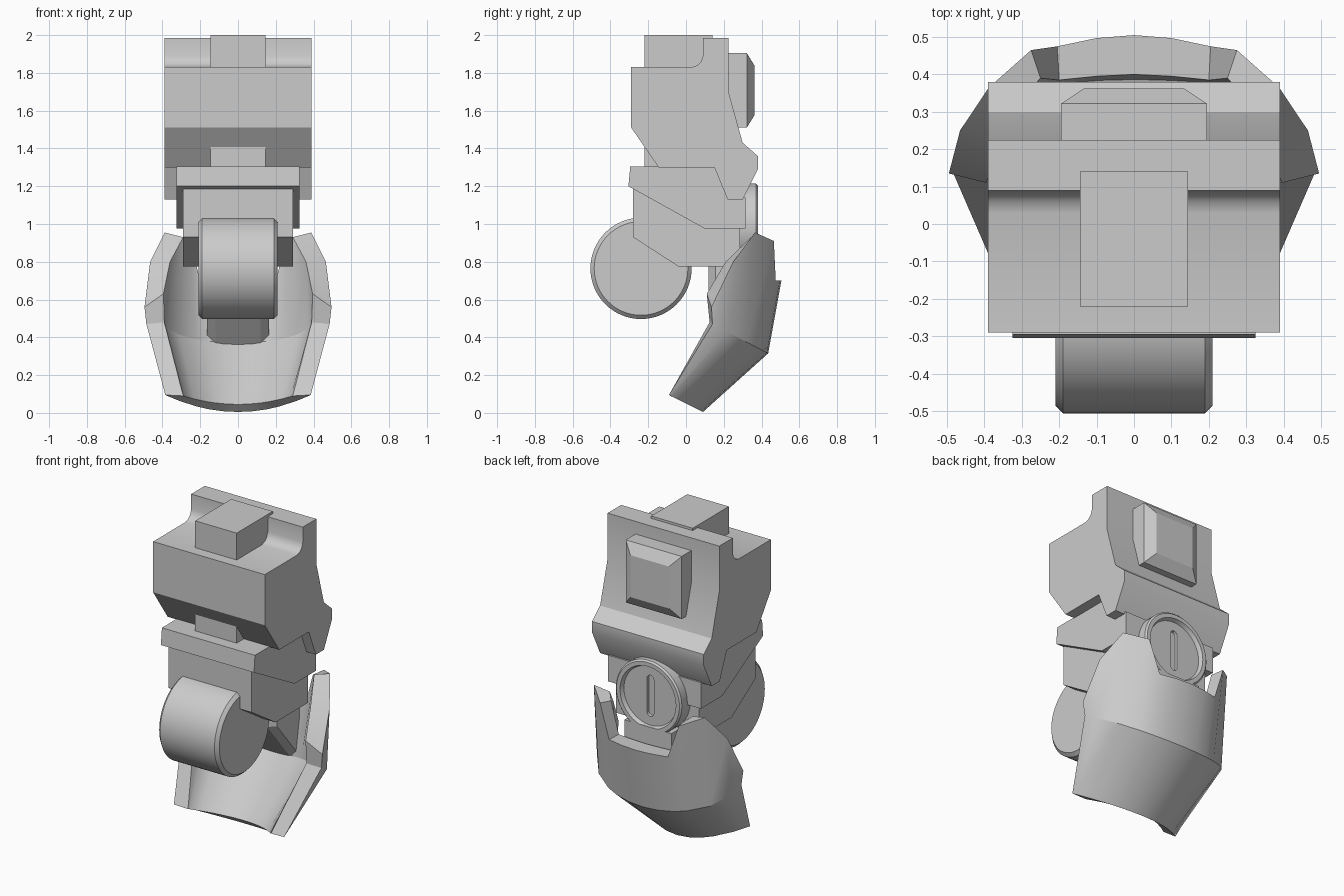
import bpy
import bmesh
from math import cos, sin, radians, pi
from mathutils import Matrix, Vector

cube = bpy.data.objects.get("Cube")
if cube:
    bpy.data.objects.remove(cube, do_unlink=True)

grey = bpy.data.materials.new("plain_grey")
grey.use_nodes = True
colour = (0.6, 0.6, 0.6, 1)
grey.diffuse_color = colour
for node in grey.node_tree.nodes:
    if node.type == 'BSDF_PRINCIPLED':
        node.inputs["Base Color"].default_value = colour


def finish(name, bm, smooth=True):
    """Turn a bmesh into a named, shaded object."""
    bmesh.ops.recalc_face_normals(bm, faces=bm.faces)
    mesh = bpy.data.meshes.new(name)
    bm.to_mesh(mesh)
    bm.free()
    obj = bpy.data.objects.new(name, mesh)
    bpy.context.collection.objects.link(obj)
    mesh.materials.append(grey)
    if smooth:
        shade(obj)
    return obj


def activate(obj):
    bpy.ops.object.select_all(action='DESELECT')
    obj.select_set(True)
    bpy.context.view_layer.objects.active = obj


def shade(obj):
    activate(obj)
    bpy.ops.object.shade_smooth_by_angle(angle=radians(30))


def prism(name, profile, half_width, smooth=True):
    """Extrude a (y, z) profile symmetrically along x."""
    bm = bmesh.new()
    face = bm.faces.new([bm.verts.new((-half_width, y, z)) for y, z in profile])
    extruded = bmesh.ops.extrude_face_region(bm, geom=[face])["geom"]
    moved = [v for v in extruded if isinstance(v, bmesh.types.BMVert)]
    bmesh.ops.translate(bm, verts=moved, vec=(2 * half_width, 0, 0))
    return finish(name, bm, smooth)


def lathe(name, profile, matrix, steps=64):
    """Spin a (radius, height) profile around its axis."""
    bm = bmesh.new()
    verts = [bm.verts.new((r, 0, h)) for r, h in profile]
    edges = [bm.edges.new(pair) for pair in zip(verts, verts[1:])]
    bmesh.ops.spin(bm, geom=verts + edges, cent=(0, 0, 0), axis=(0, 0, 1),
                   angle=2 * pi, steps=steps)
    bmesh.ops.remove_doubles(bm, verts=bm.verts, dist=0.0001)
    bm.transform(matrix)
    return finish(name, bm)


def cut_slot(target, matrix, length, radius, depth):
    """Cut a round-ended slot whose long side follows local x."""
    bm = bmesh.new()
    outline = []
    for side in (1, -1):
        for i in range(9):
            a = pi * i / 8 - pi / 2
            outline.append((side * (length / 2 - radius + radius * cos(a)),
                            side * radius * sin(a), -depth))
    face = bm.faces.new([bm.verts.new(p) for p in outline])
    extruded = bmesh.ops.extrude_face_region(bm, geom=[face])["geom"]
    moved = [v for v in extruded if isinstance(v, bmesh.types.BMVert)]
    bmesh.ops.translate(bm, verts=moved, vec=(0, 0, 2 * depth))
    bm.transform(matrix)
    cutter = finish("slot_cutter", bm, False)
    cutter.hide_render = True
    mod = target.modifiers.new("slot", 'BOOLEAN')
    mod.operation = 'DIFFERENCE'
    mod.object = cutter
    activate(target)
    # The cut goes first so the shading modifier stays last
    bpy.ops.object.modifier_move_to_index(modifier=mod.name, index=0)
    bpy.ops.object.modifier_apply(modifier=mod.name)
    bpy.data.objects.remove(cutter, do_unlink=True)


# Upper block with a filleted step and a raised back wall
prism("upper_block", [
    (-0.29, 1.83), (0.03, 1.83), (0.06, 1.84), (0.08, 1.86), (0.09, 1.89),
    (0.09, 1.985), (0.225, 1.985), (0.225, 1.7), (0.3, 1.43), (0.38, 1.36),
    (0.38, 1.29), (0.3, 1.13), (0.22, 1.13), (0.15, 1.3), (-0.145, 1.3),
    (-0.29, 1.51)], 0.39)

# Square peg through the upper block
prism("centre_peg", [(-0.22, 1.29), (0.14, 1.29), (0.14, 2), (-0.22, 2)], 0.145, False)

# Bevelled plate on the back
bm = bmesh.new()
rings = []
for y, half, low, high in ((0.2, 0.195, 1.51, 1.905), (0.322, 0.195, 1.51, 1.905),
                           (0.362, 0.135, 1.575, 1.84)):
    rings.append([bm.verts.new(p) for p in ((-half, y, low), (half, y, low),
                                            (half, y, high), (-half, y, high))])
for a, b in zip(rings, rings[1:]):
    for i in range(4):
        j = (i + 1) % 4
        bm.faces.new((a[i], a[j], b[j], b[i]))
bm.faces.new(rings[0])
bm.faces.new(rings[-1])
finish("back_plate", bm, False)

# Ankle cap and ankle core
prism("ankle_cap", [(-0.295, 1.305), (0.15, 1.305), (0.22, 1.14), (0.315, 1.14),
                    (0.315, 0.975), (0.1, 0.975), (-0.305, 1.2)], 0.325, False)
prism("ankle_core", [(-0.28, 1.2), (-0.28, 0.93), (-0.04, 0.775), (0.285, 0.775),
                     (0.285, 1.2)], 0.29, False)

# Front roller with a slanted slot in each end
roller_at = Vector((0, -0.238, 0.765))
turn = Matrix.Rotation(pi / 2, 4, 'Y')
roller = lathe("front_roller", [
    (0, -0.21), (0.248, -0.21), (0.268, -0.19), (0.268, 0.19), (0.248, 0.21), (0, 0.21)],
    Matrix.Translation(roller_at) @ turn)
slant = Matrix.Rotation(radians(-30), 4, 'X') @ turn @ Matrix.Rotation(pi / 2, 4, 'Z')
for side in (-1, 1):
    place = Matrix.Translation(roller_at + Vector((side * 0.21, 0, 0)))
    cut_slot(roller, place @ slant, 0.37, 0.027, 0.02)
shade(roller)

# Rear round cap with a raised rim and an upright slot
back_turn = Matrix.Rotation(-pi / 2, 4, 'X')
cap_at = Vector((0, 0, 0.985))
rear_cap = lathe("rear_round_cap", [
    (0, 0.2), (0.23, 0.2), (0.23, 0.37), (0.22, 0.38), (0.195, 0.38), (0.185, 0.355),
    (0, 0.355)], Matrix.Translation(cap_at) @ back_turn)
cut_slot(rear_cap, Matrix.Translation(cap_at + Vector((0, 0.355, 0))) @ back_turn
         @ Matrix.Rotation(pi / 2, 4, 'Z'), 0.26, 0.024, 0.02)
shade(rear_cap)

# Strut joining the ankle to the guard, with chamfered front edges
bm = bmesh.new()
rows = []
for front, z in ((0.12, 0.8), (0.12, 0.64), (0.37, 0.34)):
    back = max(0.38, front + 0.05)
    half = [(0.12, front), (0.165, front + 0.035), (0.165, back)]
    row = [(x, y, z) for x, y in half] + [(-x, y, z) for x, y in reversed(half)]
    rows.append([bm.verts.new(p) for p in row])
for a, b in zip(rows, rows[1:]):
    for i in range(6):
        j = (i + 1) % 6
        bm.faces.new((a[i], a[j], b[j], b[i]))
bm.faces.new(rows[0])
bm.faces.new(rows[-1])
finish("guard_strut", bm, False)

# Curved guard: columns run from the side edge to the back centre
outer_top = [(0.495, 0.135, 0.56), (0.465, 0.25, 0.8), (0.388, 0.365, 0.955),
             (0.275, 0.465, 0.91), (0.205, 0.475, 0.7), (0.1, 0.497, 0.7), (0, 0.505, 0.7)]
inner_top = [(0.395, 0.11, 0.63), (0.36, 0.21, 0.8), (0.29, 0.345, 0.93),
             (0.25, 0.39, 0.9), (0.2, 0.385, 0.7), (0.1, 0.395, 0.7), (0, 0.4, 0.7)]
angles = [radians(a) for a in (0, 16, 37, 56, 66, 78, 90)]


def arc(edge, centre, angle, power):
    """Point on a tilted arc from the side edge to the back centre."""
    s = sin(angle) ** power
    return (edge[0] * cos(angle), edge[1] + (centre[1] - edge[1]) * s,
            edge[2] + (centre[2] - edge[2]) * s)


columns = []
for a, out_top, in_top in zip(angles, outer_top, inner_top):
    columns.append([
        arc((0.385, -0.09, 0.095), (0, 0.09, 0.005), a, 2),
        arc((0.485, 0.14, 0.47), (0, 0.435, 0.315), a, 1),
        out_top, in_top,
        arc((0.39, 0.125, 0.48), (0, 0.36, 0.37), a, 1),
        arc((0.29, -0.085, 0.09), (0, 0.05, 0.045), a, 2)])
columns += [[(-x, y, z) for x, y, z in col] for col in reversed(columns[:-1])]
bm = bmesh.new()
grid = [[bm.verts.new(p) for p in col] for col in columns]
for a, b in zip(grid, grid[1:]):
    for i in range(6):
        j = (i + 1) % 6
        bm.faces.new((a[i], a[j], b[j], b[i]))
for end in (grid[0], grid[-1]):
    bm.faces.new((end[0], end[1], end[4], end[5]))
    bm.faces.new((end[1], end[2], end[3], end[4]))
finish("curved_guard", bm)
